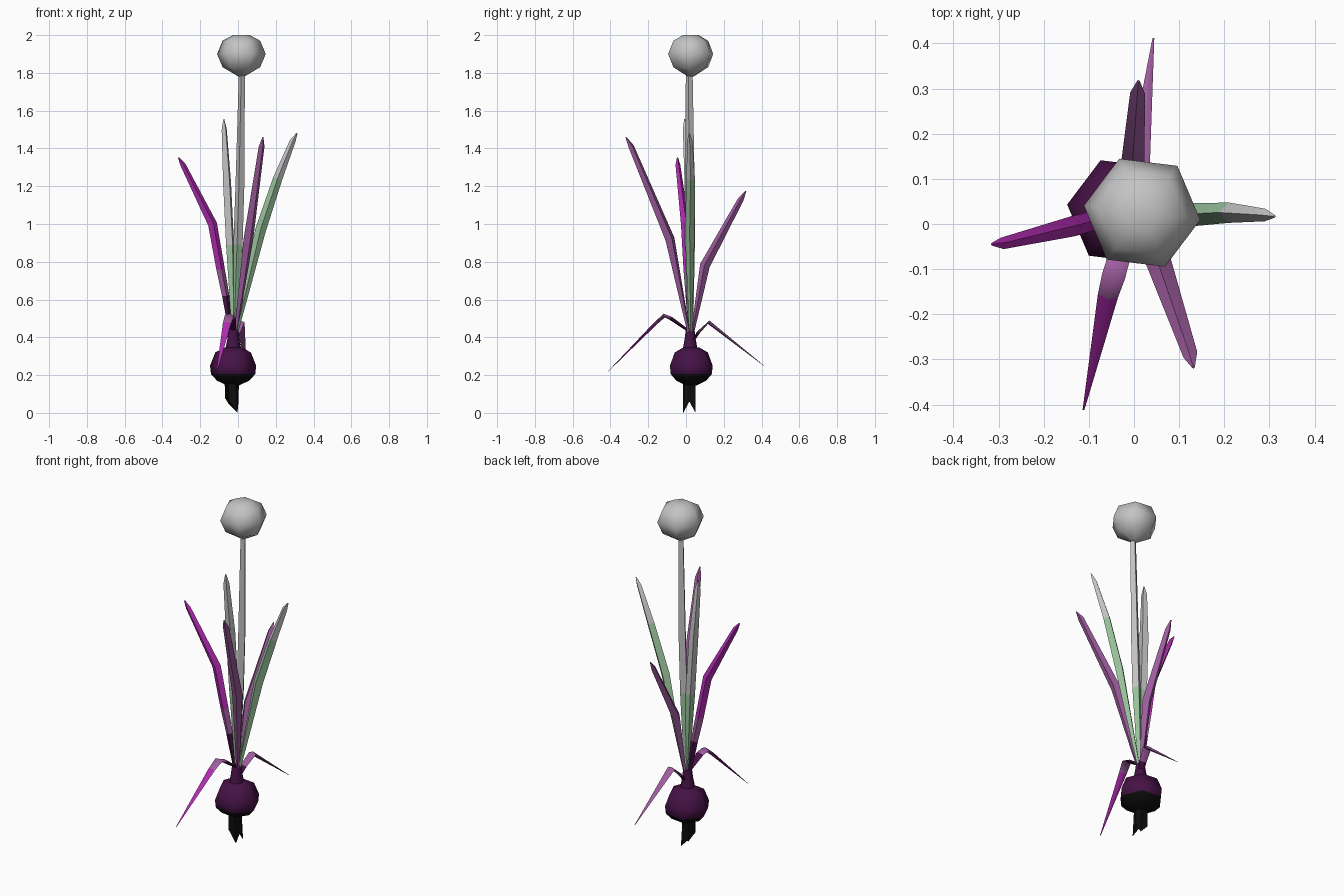
import bpy, bmesh, math
from mathutils import Vector

cube = bpy.data.objects.get("Cube")
if cube:
    bpy.data.objects.remove(cube)


def make_material(name, rgb):
    m = bpy.data.materials.new(name)
    m.use_nodes = True
    m.diffuse_color = (*rgb, 1)
    m.node_tree.nodes["Principled BSDF"].inputs["Base Color"].default_value = (*rgb, 1)
    return m


PALETTE = {
    "pale_grey": make_material("pale_grey", (0.55, 0.55, 0.55)),
    "leaf_green": make_material("leaf_green", (0.32, 0.54, 0.33)),
    "mauve": make_material("mauve", (0.35, 0.11, 0.35)),
    "magenta": make_material("magenta", (0.45, 0.025, 0.45)),
    "dark_purple": make_material("dark_purple", (0.06, 0.006, 0.06)),
    "root_black": make_material("root_black", (0.004, 0.004, 0.004)),
}


def loft(name, rings, colours):
    """Skin a list of vertex rings; one colour per segment."""
    bm = bmesh.new()
    loops = [[bm.verts.new(p) for p in ring] for ring in rings]
    slots = list(dict.fromkeys(colours))
    n = len(loops[0])
    for low, high, colour in zip(loops, loops[1:], colours):
        for i in range(n):
            j = (i + 1) % n
            f = bm.faces.new((low[i], low[j], high[j], high[i]))
            f.material_index = slots.index(colour)
    bm.faces.new(loops[0][::-1]).material_index = 0
    bm.faces.new(loops[-1]).material_index = slots.index(colours[-1])
    bmesh.ops.recalc_face_normals(bm, faces=bm.faces)
    mesh = bpy.data.meshes.new(name)
    bm.to_mesh(mesh)
    bm.free()
    for s in slots:
        mesh.materials.append(PALETTE[s])
    obj = bpy.data.objects.new(name, mesh)
    bpy.context.collection.objects.link(obj)
    bpy.ops.object.select_all(action="DESELECT")
    obj.select_set(True)
    bpy.context.view_layer.objects.active = obj
    bpy.ops.object.shade_smooth_by_angle(angle=math.radians(60))


def lathe(name, centre, profile, colours, turn=-7):
    """Six-sided turned form from (radius, height) pairs."""
    angles = [math.radians(turn + 60 * i) for i in range(6)]
    loft(name, [[(centre[0] + r * math.cos(a), centre[1] + r * math.sin(a), z)
                 for a in angles] for r, z in profile], colours)


def leaf(name, path, widths, colours, flat=0.7):
    """Diamond-section blade along a path, wide across its own direction."""
    pts = [Vector(p) for p in path]
    out = pts[-1] - pts[0]
    side = Vector((-out.y, out.x, 0)).normalized()
    rings = []
    for i, (p, w) in enumerate(zip(pts, widths)):
        tangent = (pts[min(i + 1, len(pts) - 1)] - pts[max(i - 1, 0)]).normalized()
        normal = tangent.cross(side).normalized()
        rings.append([p + side * w / 2, p + normal * w * flat / 2,
                      p - side * w / 2, p - normal * w * flat / 2])
    loft(name, rings, colours)


# Flower head and stalk
lathe("flower_head", (0.018, 0.025),
      [(0.015, 1.78), (0.1, 1.83), (0.13, 1.9), (0.1, 1.97), (0.045, 2.0)],
      ["pale_grey"] * 4)
leaf("flower_stalk",
     [(-0.02, 0.025, 0.38), (0.0, 0.02, 0.89), (0.01, 0.02, 1.2), (0.021, 0.017, 1.82)],
     [0.025, 0.055, 0.053, 0.036], ["leaf_green", "pale_grey", "pale_grey"], flat=0.9)

# Bulb, neck and ragged root
lathe("bulb", (-0.026, 0.028),
      [(0.03, 0.145), (0.085, 0.17), (0.118, 0.205), (0.123, 0.25), (0.095, 0.32), (0.045, 0.347)],
      ["root_black"] * 2 + ["dark_purple"] * 3)
lathe("neck", (-0.025, 0.022), [(0.044, 0.33), (0.032, 0.39), (0.024, 0.45)],
      ["dark_purple"] * 2)
ragged = (0.06, 0.0, 0.05, 0.08, 0.07, 0.0)
angles = [math.radians(60 * i) for i in range(6)]
loft("root",
     [[(-0.033 + 0.038 * math.cos(a), 0.018 + 0.038 * math.sin(a), 0.19) for a in angles],
      [(-0.033 + 0.036 * math.cos(a) + (0.012 if z == 0 else 0),
        0.018 + 0.038 * math.sin(a), z) for a, z in zip(angles, ragged)]],
     ["root_black"])

# Upright leaves
leaf("left_leaf",
     [(-0.015, 0.025, 0.4), (0.12, 0.02, 0.97), (0.21, 0.025, 1.24),
      (0.29, 0.02, 1.44), (0.312, 0.017, 1.48)],
     [0.015, 0.052, 0.045, 0.028, 0.006],
     ["leaf_green", "leaf_green", "pale_grey", "pale_grey"], flat=1.1)
leaf("right_leaf",
     [(-0.035, 0.025, 0.4), (-0.065, 0.015, 0.62), (-0.092, 0.007, 0.76),
      (-0.135, -0.005, 1.0), (-0.292, -0.043, 1.315), (-0.315, -0.045, 1.352)],
     [0.015, 0.036, 0.042, 0.045, 0.026, 0.006],
     ["dark_purple", "mauve", "magenta", "magenta", "magenta"], flat=1.1)
leaf("front_leaf",
     [(-0.015, 0.02, 0.4), (0.055, -0.085, 0.92), (0.125, -0.29, 1.41), (0.132, -0.318, 1.46)],
     [0.015, 0.056, 0.033, 0.006], ["mauve"] * 3, flat=0.95)
leaf("back_leaf",
     [(-0.02, 0.03, 0.4), (-0.005, 0.1, 0.78), (0.008, 0.29, 1.13), (0.01, 0.317, 1.175)],
     [0.015, 0.056, 0.033, 0.006], ["mauve"] * 3, flat=0.95)
leaf("tall_leaf",
     [(-0.025, 0.025, 0.4), (-0.042, 0.02, 0.89), (-0.058, 0.013, 1.22),
      (-0.073, -0.003, 1.5), (-0.075, -0.007, 1.555)],
     [0.015, 0.05, 0.05, 0.032, 0.006],
     ["leaf_green", "pale_grey", "pale_grey", "pale_grey"], flat=1)

# Drooping leaves
leaf("front_drooping_leaf",
     [(-0.025, 0.02, 0.43), (-0.035, -0.08, 0.5), (-0.045, -0.115, 0.515),
      (-0.058, -0.16, 0.475), (-0.112, -0.412, 0.22)],
     [0.03, 0.05, 0.052, 0.045, 0.004],
     ["dark_purple", "mauve", "mauve", "magenta"], flat=0.4)
leaf("back_drooping_leaf",
     [(-0.02, 0.03, 0.37), (-0.008, 0.065, 0.425), (0.01, 0.12, 0.48), (0.043, 0.412, 0.25)],
     [0.03, 0.042, 0.05, 0.004], ["dark_purple", "mauve", "mauve"], flat=0.4)
